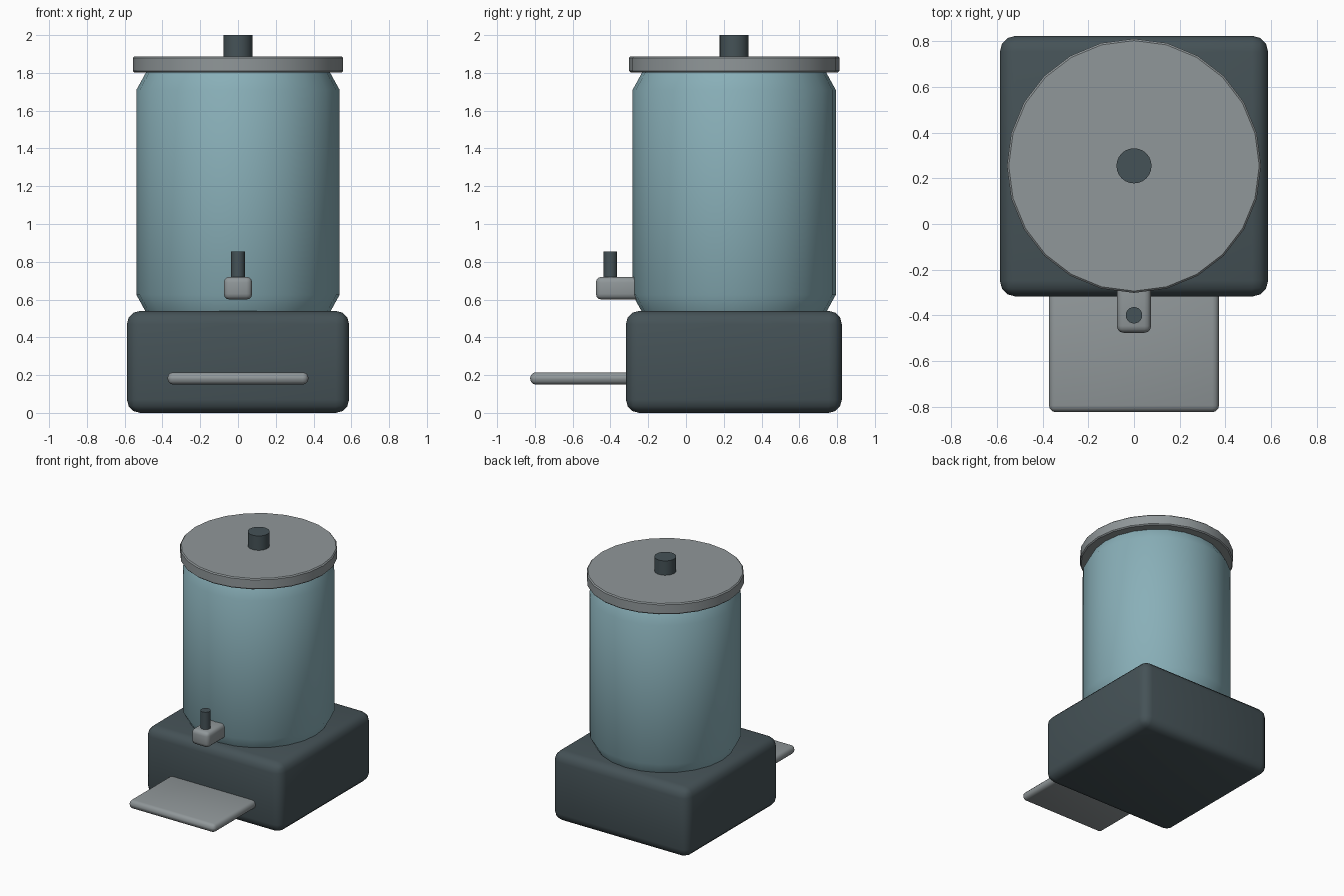
import bpy, bmesh, math

if "Cube" in bpy.data.objects:
    bpy.data.objects.remove(bpy.data.objects["Cube"])

CY = 0.255  # axis of the tank, lid and knob


def material(name, rgb):
    m = bpy.data.materials.new(name)
    m.diffuse_color = (*rgb, 1)
    m.use_nodes = True
    m.node_tree.nodes["Principled BSDF"].inputs["Base Color"].default_value = m.diffuse_color
    return m


DARK = material("dark_plastic", (0.06, 0.085, 0.095))
STEEL = material("brushed_metal", (0.28, 0.31, 0.32))
GLASS = material("tinted_tank", (0.25, 0.43, 0.48))


def finish(ob, mat, bevel=0, segments=3, angle=40):
    ob.data.materials.append(mat)
    bpy.context.view_layer.objects.active = ob
    ob.select_set(True)
    if bevel:
        b = ob.modifiers.new("bevel", 'BEVEL')
        b.width, b.segments = bevel, segments
        bpy.ops.object.modifier_apply(modifier=b.name)
    bpy.ops.object.shade_smooth_by_angle(angle=math.radians(angle))
    ob.select_set(False)


def new_object(name, bm):
    bmesh.ops.recalc_face_normals(bm, faces=bm.faces)
    me = bpy.data.meshes.new(name)
    bm.to_mesh(me)
    bm.free()
    ob = bpy.data.objects.new(name, me)
    bpy.context.collection.objects.link(ob)
    return ob


def box(name, x, y, z, mat, bevel, segments=3):
    bm = bmesh.new()
    bmesh.ops.create_cube(bm, size=1)
    for v in bm.verts:
        for i, (lo, hi) in enumerate((x, y, z)):
            v.co[i] = (lo + hi) / 2 + v.co[i] * (hi - lo)
    finish(new_object(name, bm), mat, bevel, segments)


def turned(name, profile, y, mat, sides=24):
    # stack of rings from (radius, z) pairs, capped at both ends
    bm = bmesh.new()
    rings = []
    for r, z in profile:
        rings.append([bm.verts.new((r * math.cos(a), y + r * math.sin(a), z))
                      for a in (2 * math.pi * k / sides for k in range(sides))])
    for lo, hi in zip(rings, rings[1:]):
        for k in range(sides):
            n = (k + 1) % sides
            bm.faces.new((lo[k], lo[n], hi[n], hi[k]))
    bm.faces.new(rings[0])
    bm.faces.new(rings[-1])
    finish(new_object(name, bm), mat)


# base and drip tray
box("base", (-0.588, 0.588), (-0.318, 0.825), (0, 0.54), DARK, 0.07)
box("drip_tray", (-0.373, 0.373), (-0.825, -0.25), (0.15, 0.215), STEEL, 0.03)

# tank with tapered shoulders
turned("tank", [(0.48, 0.52), (0.538, 0.625), (0.538, 1.71), (0.48, 1.815)], CY, GLASS)

# lid and knob
turned("lid", [(0.549, 1.803), (0.557, 1.811), (0.557, 1.88), (0.549, 1.888)], CY, STEEL)
turned("lid_knob", [(0.077, 1.87), (0.077, 2.0)], CY, DARK)

# tap and its lever
box("tap", (-0.075, 0.075), (-0.477, -0.2), (0.6, 0.72), STEEL, 0.03)
turned("tap_lever", [(0.036, 0.7), (0.036, 0.855)], -0.4, DARK)
